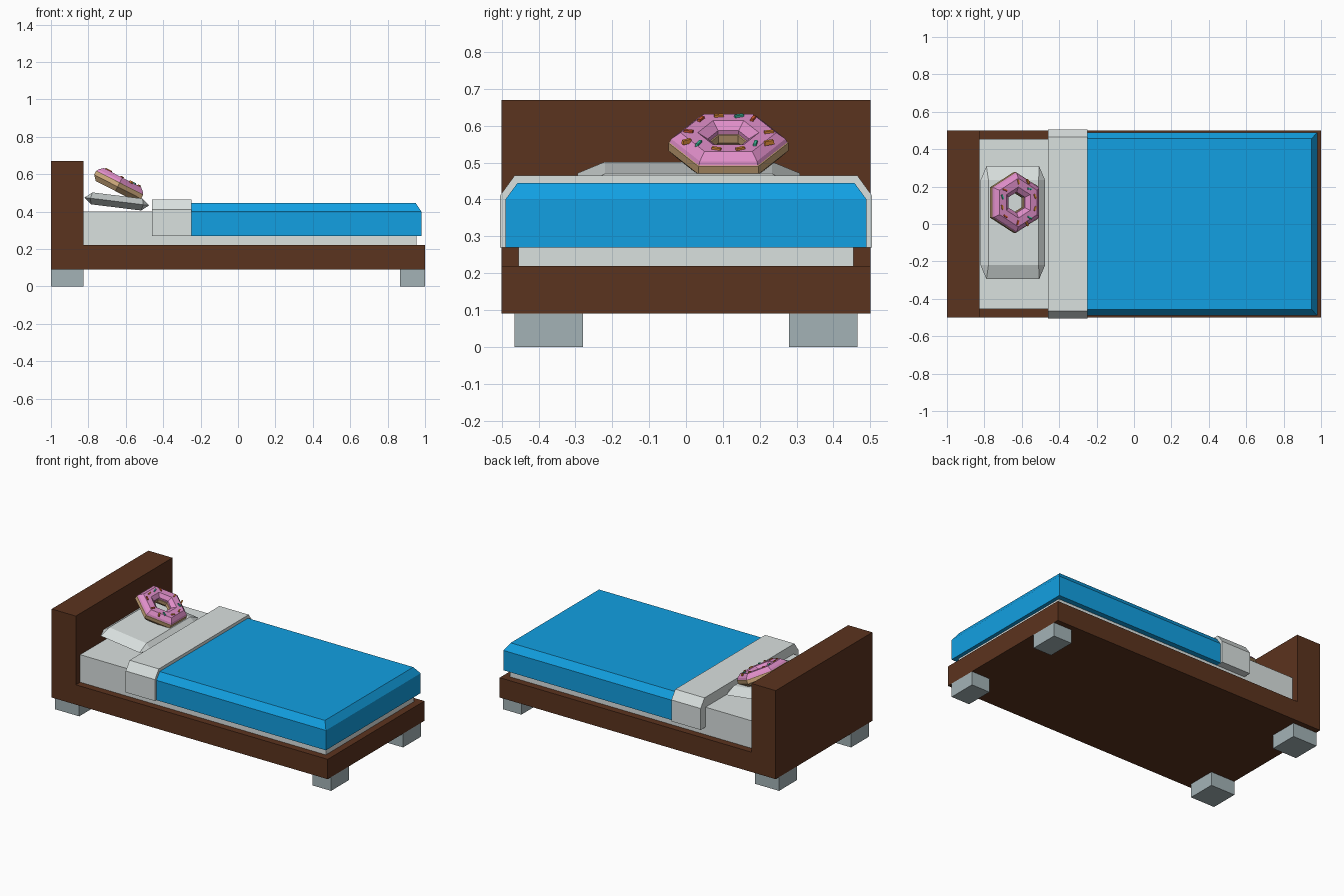
import bpy, bmesh
from math import radians, sin, cos, pi
from mathutils import Matrix

if "Cube" in bpy.data.objects:
    bpy.data.objects.remove(bpy.data.objects["Cube"])


def material(name, r, g, b):
    m = bpy.data.materials.new(name)
    m.diffuse_color = (r, g, b, 1)
    m.use_nodes = True
    m.node_tree.nodes["Principled BSDF"].inputs["Base Color"].default_value = m.diffuse_color
    return m


BROWN = material("brown_wood", 0.105, 0.033, 0.013)
METAL = material("leg_grey", 0.37, 0.45, 0.47)
WHITE = material("white_linen", 0.70, 0.75, 0.74)
BLUE = material("blue_cloth", 0.006, 0.35, 0.76)
DOUGH = material("dough", 0.62, 0.40, 0.20)
ICING = material("pink_icing", 0.74, 0.27, 0.58)
CANDY = {"r": material("red_candy", 0.62, 0.10, 0.03),
         "o": material("orange_candy", 0.75, 0.27, 0.04),
         "g": material("green_candy", 0.05, 0.50, 0.33)}


def finish(name, bm, mat, matrix=Matrix()):
    bmesh.ops.recalc_face_normals(bm, faces=bm.faces[:])
    me = bpy.data.meshes.new(name)
    bm.to_mesh(me)
    bm.free()
    me.materials.append(mat)
    ob = bpy.data.objects.new(name, me)
    ob.matrix_world = matrix
    bpy.context.collection.objects.link(ob)
    return ob


def loft(name, rings, mat, closed=False, matrix=Matrix()):
    """Skin a list of equal-length point rings; cap the ends unless closed."""
    bm = bmesh.new()
    vr = [[bm.verts.new(p) for p in ring] for ring in rings]
    pairs = list(zip(vr, vr[1:])) + ([(vr[-1], vr[0])] if closed else [])
    for a, b in pairs:
        for i in range(len(a)):
            j = (i + 1) % len(a)
            bm.faces.new((a[i], a[j], b[j], b[i]))
    if not closed:
        bm.faces.new(vr[0])
        bm.faces.new(vr[-1])
    return finish(name, bm, mat, matrix)


def rect(x0, x1, y0, y1, z):
    return [(x0, y0, z), (x1, y0, z), (x1, y1, z), (x0, y1, z)]


# frame with headboard: one L-shaped profile extruded across the width
side = [(-1, .09), (1, .09), (1, .22), (-.825, .22), (-.825, .67), (-1, .67)]
loft("bed_frame", [[(x, y, z) for x, z in side] for y in (-.5, .5)], BROWN)

# legs
for end, x0, x1 in (("head", -1, -.825), ("foot", .867, 1)):
    for s, y0, y1 in (("front", -.465, -.28), ("back", .28, .465)):
        loft(f"{end}_{s}_leg", [rect(x0, x1, y0, y1, z) for z in (0, .09)], METAL)

# mattress, blanket and folded sheet
loft("mattress", [rect(-.825, .955, -.455, .455, z) for z in (.22, .40)], WHITE)
loft("blanket", [rect(-.25, .98, -.49, .49, .27), rect(-.25, .98, -.49, .49, .40),
                 rect(-.25, .95, -.457, .457, .445)], BLUE)
loft("folded_sheet", [rect(-.46, -.248, -.505, .505, .27), rect(-.46, -.248, -.505, .505, .41),
                      rect(-.46, -.248, -.465, .465, .465)], WHITE)

# pillow: octagonal rim between two rectangular faces
bm = bmesh.new()
for sx in (-1, 1):
    for sy in (-1, 1):
        for x, y, z in ((.174, .227, 0), (.142, .302, 0), (.135, .227, .032), (.135, .227, -.032)):
            bm.verts.new((sx * x, sy * y, z))
bmesh.ops.convex_hull(bm, input=bm.verts[:])
bmesh.ops.dissolve_limit(bm, angle_limit=.01, verts=bm.verts[:], edges=bm.edges[:])
finish("pillow", bm, WHITE,
       Matrix.Translation((-.648, .007, .454)) @ Matrix.Rotation(radians(7), 4, 'Y'))

# doughnut: six-sided rings leaning on the pillow
LEAN = Matrix.Translation((-.637, .115, .545)) @ Matrix.Rotation(radians(27), 4, 'Y')


def six_ring(name, profile, mat):
    angles = [pi / 2 + k * pi / 3 for k in range(6)]
    loft(name, [[(r * cos(a), r * sin(a), z) for r, z in profile] for a in angles],
         mat, True, LEAN)


six_ring("doughnut_base", [(.136, -.040), (.163, -.014), (.163, .010), (.145, .02),
                           (.07, .02), (.053, .008), (.053, -.014), (.08, -.040)], DOUGH)
six_ring("doughnut_icing", [(.161, .010), (.155, .022), (.130, .041), (.083, .041),
                            (.056, .022), (.056, .010)], ICING)

# sprinkles: angle from +y towards the headboard, radius, colour, spin
sprinkles = [(134, .107, "r", 60), (105, .100, "o", 10), (73, .100, "g", 20), (50, .105, "r", 70),
             (0, .110, "o", 15), (-43, .100, "g", 80), (-28, .125, "o", 20), (-72, .105, "o", 25),
             (-108, .105, "o", -20), (-140, .105, "g", 65), (-155, .125, "o", 30), (178, .108, "r", -15)]
for n, (ang, r, c, spin) in enumerate(sprinkles, 1):
    a = radians(ang)
    m = (LEAN @ Matrix.Translation((-r * sin(a), r * cos(a), .041))
         @ Matrix.Rotation(radians(90 + spin), 4, 'Z'))
    loft(f"sprinkle_{n}", [rect(-.014, .014, -.005, .005, -.006),
                           rect(-.012, .012, -.004, .004, .006)], CANDY[c], matrix=m)
